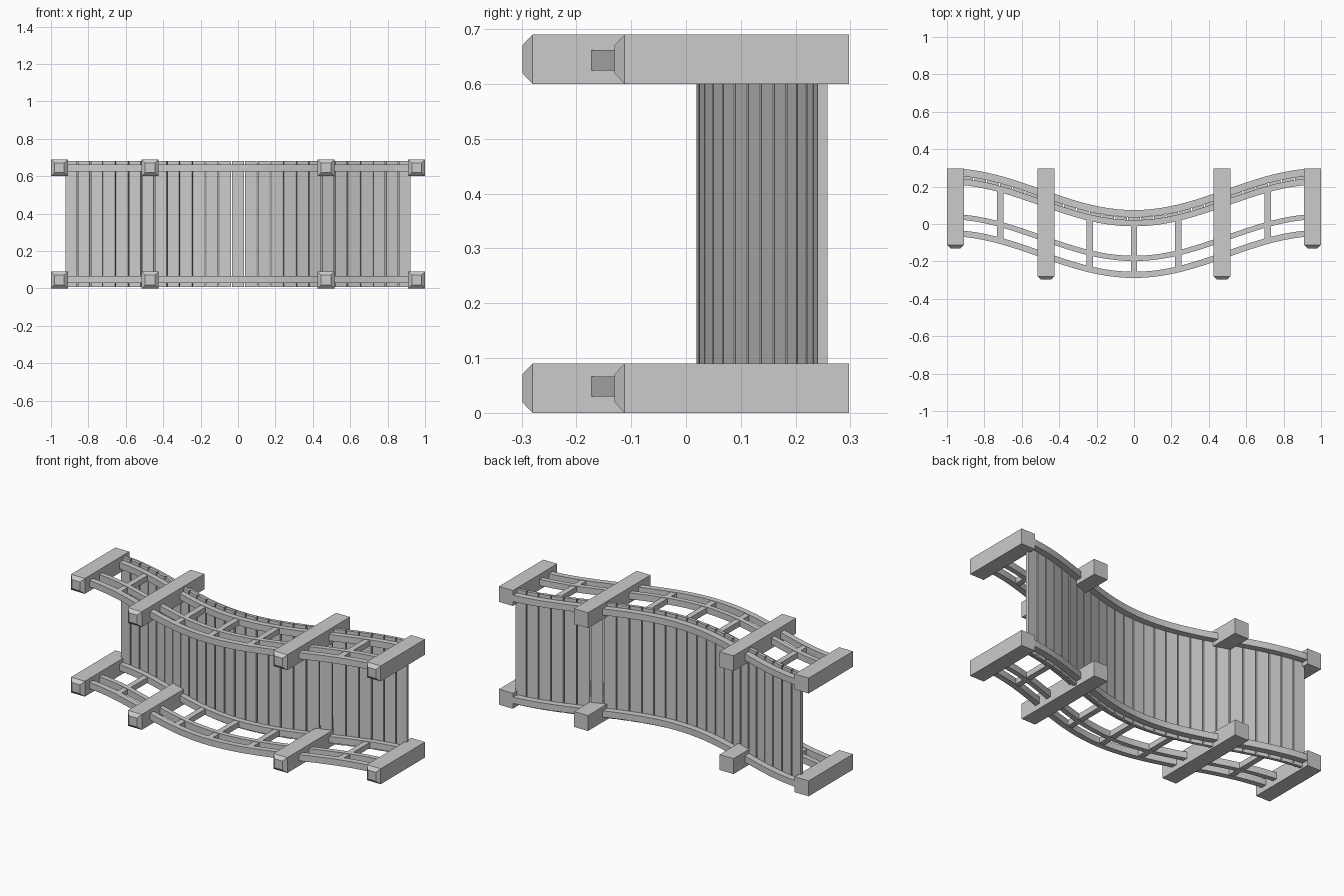
import bpy, bmesh, math
from mathutils import Matrix, Vector

if "Cube" in bpy.data.objects:
    bpy.data.objects.remove(bpy.data.objects["Cube"])

Z_LOW, Z_HIGH = 0.048, 0.643      # centre lines of the two railings


def drop(x):
    return -0.224 * (0.5 + 0.5 * math.cos(math.pi * x))


def slope(x):
    return math.atan(0.112 * math.pi * math.sin(math.pi * x))


def finish(name, bm):
    bmesh.ops.recalc_face_normals(bm, faces=bm.faces)
    me = bpy.data.meshes.new(name)
    bm.to_mesh(me)
    bm.free()
    ob = bpy.data.objects.new(name, me)
    bpy.context.collection.objects.link(ob)
    return ob


def box(name, centre, size, angle=0):
    bm = bmesh.new()
    m = Matrix.Translation(centre) @ Matrix.Rotation(angle, 4, 'Z') @ Matrix.Diagonal((*size, 1))
    bmesh.ops.create_cube(bm, size=1, matrix=m)
    return finish(name, bm)


# Post with a chamfered cap at its -y end
def post(name, x, z, y_cap):
    bm = bmesh.new()
    rings = []
    for y, h in ((0.297, 0.045), (y_cap + 0.018, 0.045), (y_cap, 0.026)):
        rings.append([bm.verts.new((x + a * h, y, z + b * h))
                      for a, b in ((-1, -1), (1, -1), (1, 1), (-1, 1))])
    bm.faces.new(rings[0])
    bm.faces.new(rings[-1])
    for r, s in zip(rings, rings[1:]):
        for i in range(4):
            bm.faces.new((r[i], r[(i + 1) % 4], s[(i + 1) % 4], s[i]))
    return finish(name, bm)


# Rectangular bar swept along the bridge's curve
def curved_bar(name, y, thick, z, width=0.037, n=40):
    bm = bmesh.new()
    prev = None
    for i in range(n + 1):
        x = -0.93 + 1.86 * i / n
        a = slope(x)
        nrm = Vector((-math.sin(a), math.cos(a), 0))
        c = Vector((x, y + drop(x), z))
        ring = [bm.verts.new(c + nrm * (p * thick / 2) + Vector((0, 0, q * width / 2)))
                for p, q in ((-1, -1), (1, -1), (1, 1), (-1, 1))]
        if prev:
            for k in range(4):
                bm.faces.new((prev[k], prev[(k + 1) % 4], ring[(k + 1) % 4], ring[k]))
        if i in (0, n):
            bm.faces.new(ring)
        prev = ring
    return finish(name, bm)


for side, z in (("lower", Z_LOW), ("upper", Z_HIGH)):
    # Posts
    for x, cap in ((0.955, -0.13), (0.47, -0.298)):
        for s in (-1, 1):
            post(side + "_post", s * x, z - 0.003 if side == "lower" else z + 0.002, cap)
    # Deck beam, kick rail, middle rail and hand rail
    for part, y, t in (("deck_beam", 0.28, 0.037), ("kick_rail", 0.228, 0.033),
                       ("middle_rail", 0.04, 0.028), ("hand_rail", -0.048, 0.033)):
        curved_bar(side + "_" + part, y, t, z)
    # Balusters
    for x in (-0.715, -0.237, 0, 0.237, 0.715):
        box(side + "_baluster", (x, 0.09 + drop(x), z), (0.033, 0.275, 0.032))

# Deck planks
PITCH = 1.85 / 27
for i in range(27):
    x = (i - 13) * PITCH
    a = slope(x)
    box("deck_plank", (x, 0.252 + drop(x), 0.345), (0.0615 / math.cos(a), 0.018, 0.672), a)
